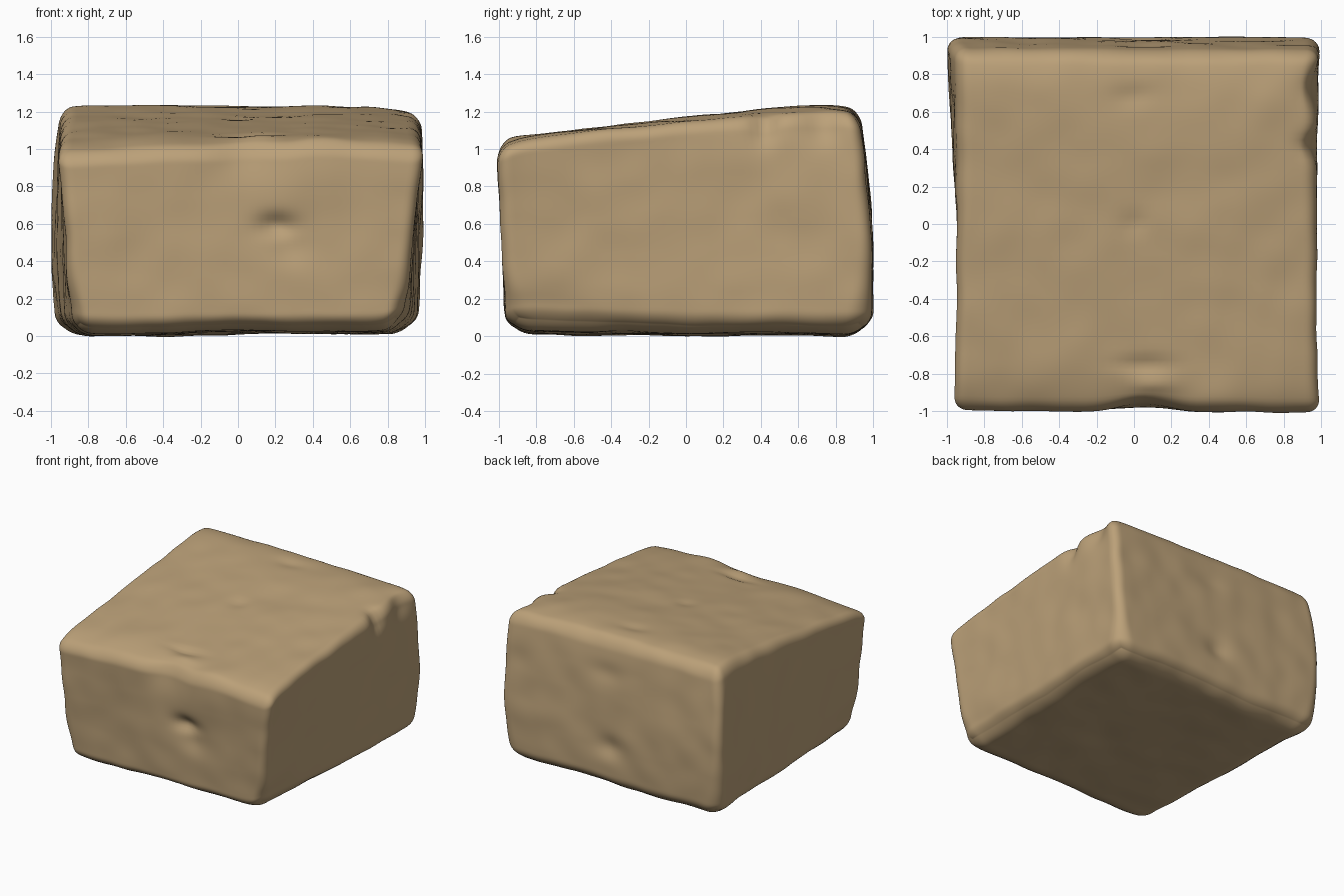
import bpy
import bmesh
from math import exp
from mathutils import Vector, noise

cube = bpy.data.objects.get("Cube")
if cube:
    bpy.data.objects.remove(cube, do_unlink=True)

# Stone colour
stone = bpy.data.materials.new("sandy_stone")
stone.use_nodes = True
COLOUR = (0.50, 0.355, 0.19, 1)
stone.diffuse_color = COLOUR
bsdf = stone.node_tree.nodes["Principled BSDF"]
bsdf.inputs["Base Color"].default_value = COLOUR
bsdf.inputs["Roughness"].default_value = 0.9

# Block corners, keyed by (x side, y side, z side)
CORNERS = {
    (0, 0, 0): (-0.92, -0.96, 0.01), (1, 0, 0): (0.93, -0.96, 0.02),
    (0, 0, 1): (-0.97, -1.0, 0.95), (1, 0, 1): (1.0, -1.01, 0.98),
    (0, 1, 0): (-0.97, 0.99, 0.0), (1, 1, 0): (0.97, 0.99, 0.01),
    (0, 1, 1): (-0.95, 0.93, 1.18), (1, 1, 1): (0.985, 0.92, 1.17),
}

# Dents and bumps: centre, radius on each axis, push
DENTS = [
    ((0.21, -0.97, 0.59), (0.10, 0.2, 0.06), (0, 0.05, 0)),        # front pit
    ((0.28, -0.97, 0.47), (0.10, 0.2, 0.09), (0, 0.02, 0)),
    ((0.05, -1.0, 1.00), (0.17, 0.10, 0.20), (0, 0.05, 0.02)),     # front rim notch
    ((0.42, -0.97, 1.00), (0.20, 0.12, 0.15), (0, 0, 0.03)),       # front rim swell
    ((0.05, -0.75, 1.08), (0.15, 0.04, 0.2), (0, 0, -0.02)),       # top creases
    ((0.10, -0.86, 1.08), (0.12, 0.05, 0.2), (0, 0, 0.015)),
    ((0.0, 0.0, 1.15), (0.06, 0.06, 0.2), (0, 0, -0.015)),
    ((0.0, 0.68, 1.18), (0.10, 0.06, 0.2), (0, 0, -0.015)),
    ((0.97, 0.42, 1.15), (0.09, 0.07, 0.12), (-0.04, 0, -0.03)),   # side rim nicks
    ((0.97, 0.72, 1.15), (0.08, 0.10, 0.12), (-0.04, 0, -0.02)),
    ((0.0, 0.97, 0.35), (0.10, 0.2, 0.08), (0, -0.03, 0)),         # back hollows
    ((0.05, 0.95, 0.95), (0.14, 0.2, 0.08), (0, -0.015, 0)),
    ((-0.95, -0.95, 0.10), (0.12, 0.4, 0.14), (0.04, 0.01, 0.02)), # worn lower corners
    ((0.95, -0.80, 0.05), (0.14, 0.6, 0.17), (-0.04, 0, 0.04)),
    ((0.0, -0.2, 0.0), (0.4, 1.2, 0.1), (0, 0, 0.015)),            # hollow underside
]


def round_edges(q):
    """Map a point on the unit cube to a rounded cube, softer at the base."""
    p = Vector([c * (1.3 - 0.3 * c * c) for c in q])
    low = max(0, -p.z) ** 2
    side = 0.07 + 0.09 * low
    radius = Vector((side, side, 0.13 + 0.12 * low))
    inner = Vector([max(r - 1, min(1 - r, c)) for c, r in zip(p, radius)])
    d = Vector([(c - i) / r for c, i, r in zip(p, inner, radius)]).normalized()
    return Vector([i + n * r for i, n, r in zip(inner, d, radius)])


def shape(p):
    """Place a rounded-cube point in the skewed block, then weather it."""
    t = (p + Vector((1, 1, 1))) / 2
    out = Vector()
    for key, corner in CORNERS.items():
        weight = 1
        for side, f in zip(key, t):
            weight *= f if side else 1 - f
        out += Vector(corner) * weight
    # Crowned top, convex back, slightly hollow sides, swollen rear flank
    out.z += (0.065 * (1 - p.y ** 8) + 0.025 * (1 - p.x ** 4)) * t.z
    out.y += 0.03 * (1 - p.z ** 2) * t.y
    out.x -= 0.03 * p.x * (1 - p.z ** 2) * (1 - t.y)
    out.x -= 0.012 * p.x * (1 - p.y ** 2)
    swell = 0.045 if p.x < 0 else 0.015
    out.x += swell * p.x * (1 - p.z ** 2) * t.y
    base = out.copy()
    for centre, size, push in DENTS:
        dist = sum(((a - c) / s) ** 2 for a, c, s in zip(base, centre, size))
        out += Vector(push) * exp(-dist)
    # Broad waves and fine lumps
    out += noise.noise_vector(base * 2.2 + Vector((3, 7, 1))) * 0.01
    out += noise.noise_vector(base * 5) * 0.007
    return out


# Stone block
bm = bmesh.new()
bmesh.ops.create_cube(bm, size=2)
bmesh.ops.subdivide_edges(bm, edges=bm.edges[:], cuts=63, use_grid_fill=True)
for v in bm.verts:
    v.co = shape(round_edges(v.co))
for face in bm.faces:
    face.smooth = True
mesh = bpy.data.meshes.new("stone_block")
bm.to_mesh(mesh)
bm.free()
mesh.materials.append(stone)
bpy.context.collection.objects.link(bpy.data.objects.new("stone_block", mesh))
